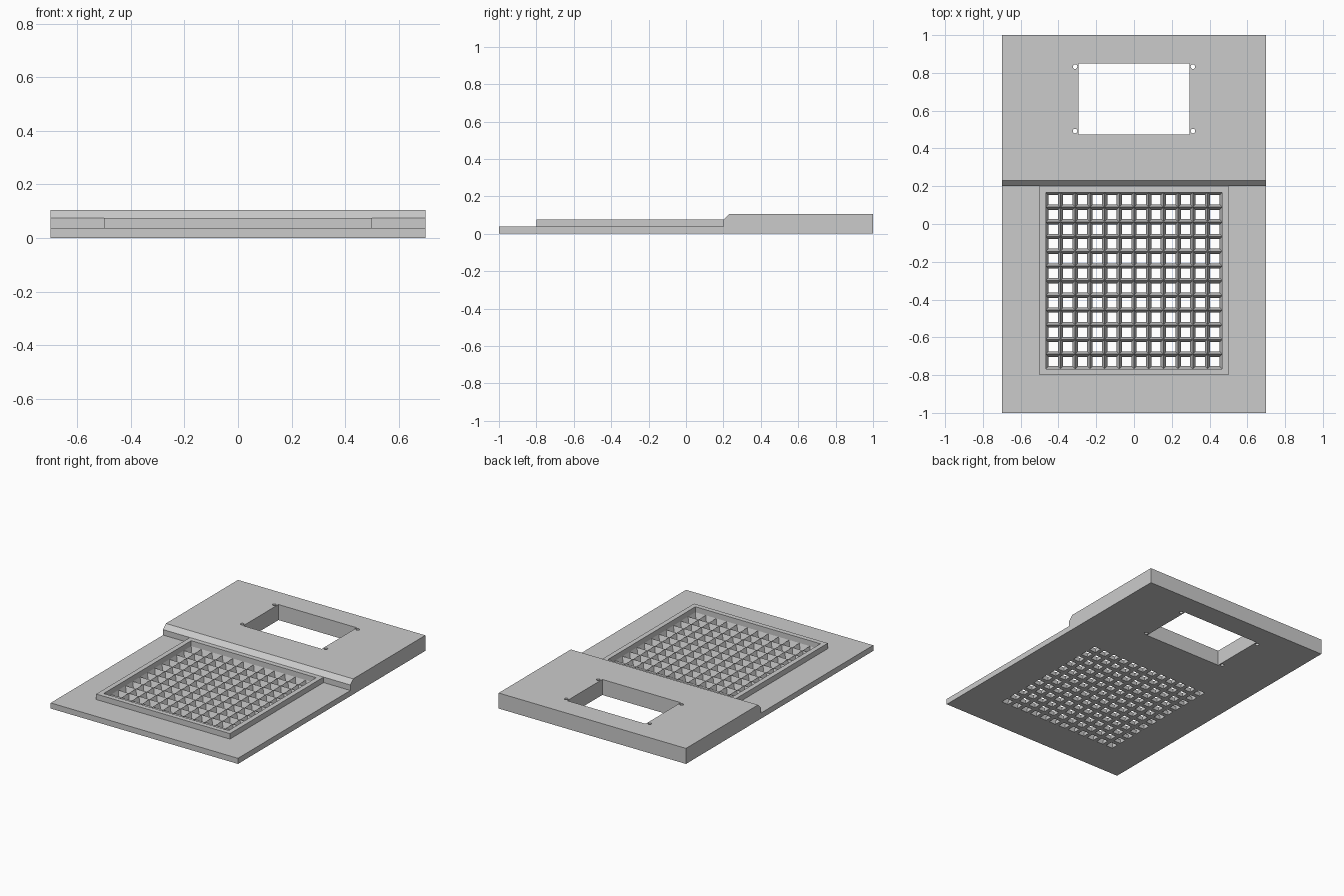
import bpy, bmesh
from mathutils import Matrix, Vector

if "Cube" in bpy.data.objects:
    bpy.data.objects.remove(bpy.data.objects["Cube"])

PLATE_Z, FRAME_Z, TOP_Z = 0.038, 0.075, 0.105
GRATE_C, GRATE_W, CELLS, HOLE = Vector((0, -0.3, 0)), 0.934, 12, 0.038


def make_object(name, bm):
    bmesh.ops.recalc_face_normals(bm, faces=bm.faces)
    me = bpy.data.meshes.new(name)
    bm.to_mesh(me)
    bm.free()
    ob = bpy.data.objects.new(name, me)
    bpy.context.collection.objects.link(ob)
    return ob


def box(name, x0, x1, y0, y1, z0, z1):
    bm = bmesh.new()
    m = Matrix.Translation(((x0 + x1) / 2, (y0 + y1) / 2, (z0 + z1) / 2))
    bmesh.ops.create_cube(bm, size=1, matrix=m @ Matrix.Diagonal((x1 - x0, y1 - y0, z1 - z0, 1)))
    return make_object(name, bm)


def boolean(target, other, op='DIFFERENCE'):
    mod = target.modifiers.new(op.title(), 'BOOLEAN')
    mod.operation, mod.object, mod.solver = op, other, 'EXACT'
    bpy.context.view_layer.objects.active = target
    bpy.ops.object.modifier_apply(modifier=mod.name)
    bpy.data.objects.remove(other)


# Stepped body with chamfered shoulder, swept across x
profile = [(-1, 0), (1, 0), (1, TOP_Z), (0.23, TOP_Z), (0.2, FRAME_Z), (0.2, PLATE_Z), (-1, PLATE_Z)]
bm = bmesh.new()
side = bm.faces.new([bm.verts.new((-0.7, y, z)) for y, z in profile])
ext = bmesh.ops.extrude_face_region(bm, geom=[side])
bmesh.ops.translate(bm, vec=(1.4, 0, 0), verts=[v for v in ext['geom'] if isinstance(v, bmesh.types.BMVert)])
body = make_object("stepped_body", bm)

# Raised rim around the grate, then the opening for the grate
boolean(body, box("rim", -0.5, 0.5, -0.8, 0.21, 0.01, FRAME_Z), 'UNION')
h = GRATE_W / 2
boolean(body, box("grate_cutter", -h, h, GRATE_C.y - h, GRATE_C.y + h, -0.1, 0.2))

# Window and its four screw holes
boolean(body, box("window_cutter", -0.293, 0.293, 0.475, 0.85, -0.1, 0.2))
for x in (-0.312, 0.312):
    for y in (0.492, 0.833):
        bm = bmesh.new()
        bmesh.ops.create_cone(bm, cap_ends=True, segments=20, radius1=0.012, radius2=0.012,
                              depth=0.4, matrix=Matrix.Translation((x, y, 0)))
        boolean(body, make_object("screw_hole_cutter", bm))

# Grate of square funnels: tapered from sharp ridges to small bottom holes
bm = bmesh.new()
for top in (PLATE_Z, 0):
    g = bmesh.ops.create_grid(bm, x_segments=CELLS, y_segments=CELLS, size=h,
                              matrix=Matrix.Translation(GRATE_C + Vector((0, 0, top))))
    cells = list({f for v in g['verts'] for f in v.link_faces})
    bmesh.ops.inset_individual(bm, faces=cells, thickness=(GRATE_W / CELLS - HOLE) / 2)
    for v in {v for f in cells for v in f.verts}:
        v.co.z = 0
    bmesh.ops.delete(bm, geom=cells, context='FACES')
bmesh.ops.remove_doubles(bm, verts=bm.verts, dist=1e-5)
make_object("funnel_grate", bm)
